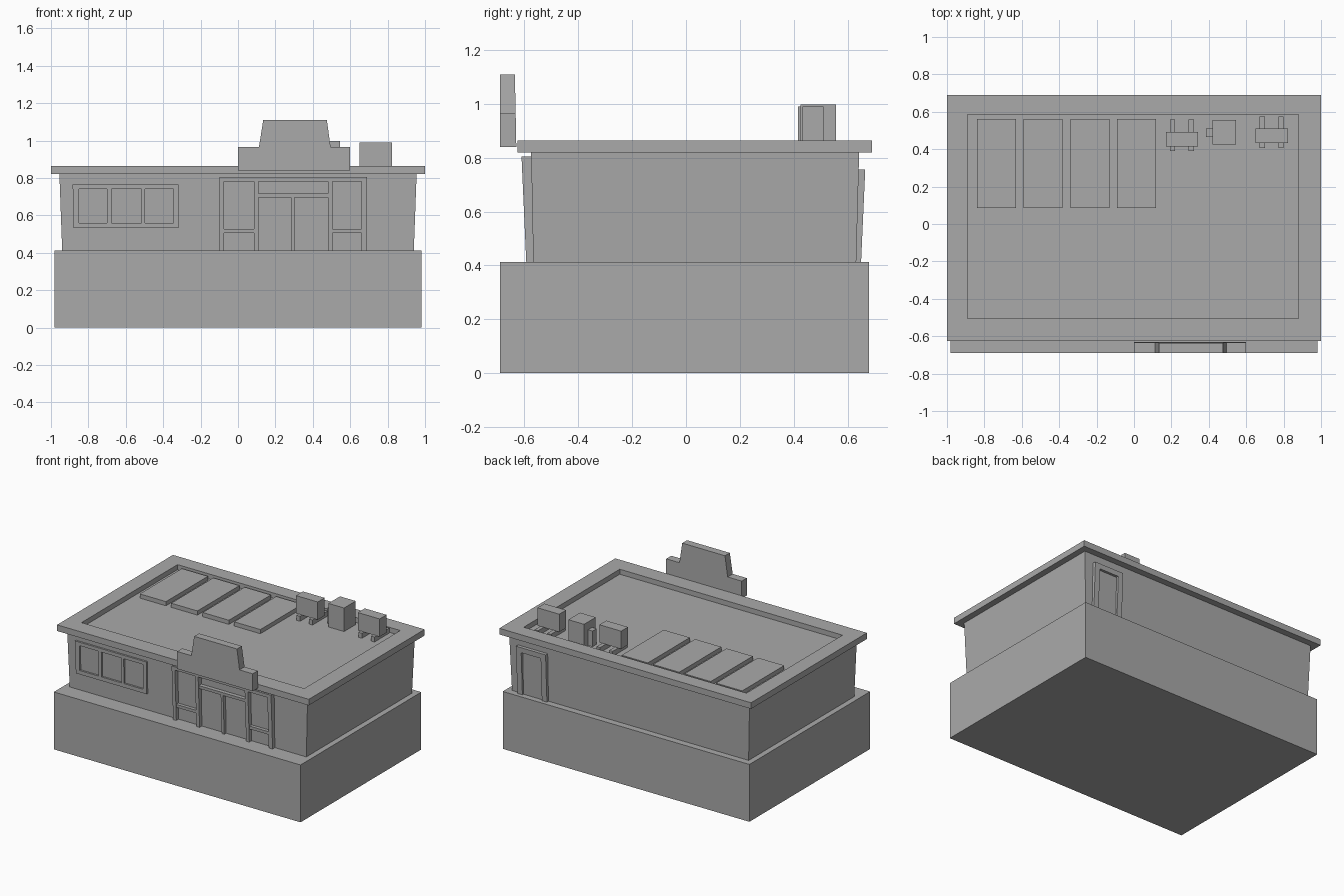
import bpy
import bmesh

cube = bpy.data.objects.get("Cube")
if cube:
    bpy.data.objects.remove(cube, do_unlink=True)

grey = bpy.data.materials.new("plain grey")
grey.use_nodes = True
grey.diffuse_color = (0.4, 0.4, 0.4, 1)
grey.node_tree.nodes["Principled BSDF"].inputs["Base Color"].default_value = (0.4, 0.4, 0.4, 1)


def finish(name, bm):
    bmesh.ops.recalc_face_normals(bm, faces=bm.faces)
    mesh = bpy.data.meshes.new(name)
    bm.to_mesh(mesh)
    bm.free()
    mesh.materials.append(grey)
    obj = bpy.data.objects.new(name, mesh)
    bpy.context.collection.objects.link(obj)
    return obj


def loft(name, *rects):
    """Join rectangles (x0, x1, y0, y1, z) from bottom to top and cap both ends."""
    bm = bmesh.new()
    rings = [[bm.verts.new(p) for p in ((x0, y0, z), (x1, y0, z), (x1, y1, z), (x0, y1, z))]
             for x0, x1, y0, y1, z in rects]
    for low, high in zip(rings, rings[1:]):
        for i in range(4):
            j = (i + 1) % 4
            bm.faces.new((low[i], low[j], high[j], high[i]))
    bm.faces.new(rings[0])
    bm.faces.new(rings[-1])
    return finish(name, bm)


def box(name, x0, x1, y0, y1, z0, z1):
    return loft(name, (x0, x1, y0, y1, z0), (x0, x1, y0, y1, z1))


def trim(name, x0, x1, z0, z1, foot, lean, inner):
    """Bar on a wall whose outer face leans outward with height."""
    rows = []
    for z in (z0, z1):
        y = foot + lean * (z - 0.41)
        rows.append((x0, x1, min(y, inner), max(y, inner), z))
    return loft(name, *rows)


# Plinth, flared walls and roof tray
box("plinth", -0.98, 0.98, -0.69, 0.68, 0, 0.412)
loft("walls", (-0.94, 0.94, -0.567, 0.632, 0.412), (-0.955, 0.955, -0.575, 0.643, 0.822))
rim, well = (-1, 1, -0.625, 0.69), (-0.89, 0.88, -0.505, 0.585)
loft("roof", (*rim, 0.82), (*rim, 0.864), (*well, 0.864), (*well, 0.828))

# Stepped sign board above the entrance
outline = [(0, 0.84), (0.6, 0.84), (0.6, 0.965), (0.495, 0.965),
           (0.475, 1.11), (0.135, 1.11), (0.112, 0.965), (0, 0.965)]
bm = bmesh.new()
front = [bm.verts.new((x, -0.69, z)) for x, z in outline]
back = [bm.verts.new((x, -0.63 - 0.02 * (z - 0.84), z)) for x, z in outline]
bm.faces.new(front)
bm.faces.new(back)
for i in range(len(outline)):
    j = (i + 1) % len(outline)
    bm.faces.new((front[i], front[j], back[j], back[i]))
finish("sign_board", bm)

# Entrance posts and rails
for i, (x0, x1) in enumerate([(-0.10, -0.075), (0.085, 0.11), (0.48, 0.505), (0.66, 0.69)]):
    trim(f"entrance_post_{i}", x0, x1, 0.41, 0.78, -0.593, -0.045, -0.56)
trim("entrance_header", -0.10, 0.69, 0.78, 0.804, -0.593, -0.045, -0.56)
trim("door_centre_post", 0.283, 0.302, 0.41, 0.695, -0.588, -0.045, -0.56)
trim("transom_rail", 0.11, 0.48, 0.695, 0.716, -0.588, -0.045, -0.56)
for side, x0, x1 in (("right", -0.075, 0.085), ("left", 0.505, 0.66)):
    trim(f"{side}_sill_rail", x0, x1, 0.506, 0.528, -0.588, -0.045, -0.56)

# Three-pane front window
for part, x0, x1, z0, z1 in (("sill", -0.88, -0.318, 0.532, 0.56),
                             ("head", -0.885, -0.318, 0.74, 0.765),
                             ("right_stile", -0.882, -0.85, 0.56, 0.74),
                             ("left_stile", -0.345, -0.318, 0.56, 0.74),
                             ("mullion_a", -0.70, -0.676, 0.56, 0.74),
                             ("mullion_b", -0.517, -0.498, 0.56, 0.74)):
    trim("window_" + part, x0, x1, z0, z1, -0.58, -0.02, -0.56)

# Rear door frame and leaf
for part, x0, x1, z0, z1 in (("jamb_left", 0.845, 0.885, 0.41, 0.72),
                             ("jamb_right", 0.65, 0.69, 0.41, 0.72),
                             ("head", 0.65, 0.885, 0.72, 0.757)):
    trim("rear_door_" + part, x0, x1, z0, z1, 0.65, 0.045, 0.62)
trim("rear_door_leaf", 0.69, 0.845, 0.41, 0.72, 0.637, 0.03, 0.62)

# Roof panels
for i, x in enumerate((-0.84, -0.59, -0.34, -0.09)):
    box(f"roof_panel_{i}", x, x + 0.208, 0.085, 0.562, 0.826, 0.858)

# Roof cooling units on skids
for i, (x, y) in enumerate([(0.17, 0.415), (0.65, 0.432)]):
    box(f"cooling_unit_{i}", x, x + 0.173, y, y + 0.078, 0.862, 0.99)
    for side, dx in (("a", 0.022), ("b", 0.122)):
        box(f"skid_{i}_{side}", x + dx, x + dx + 0.028, y - 0.025, y + 0.143, 0.826, 0.864)
box("vent_box", 0.42, 0.545, 0.425, 0.557, 0.826, 0.997)
box("vent_pipe", 0.385, 0.42, 0.465, 0.511, 0.826, 0.94)
